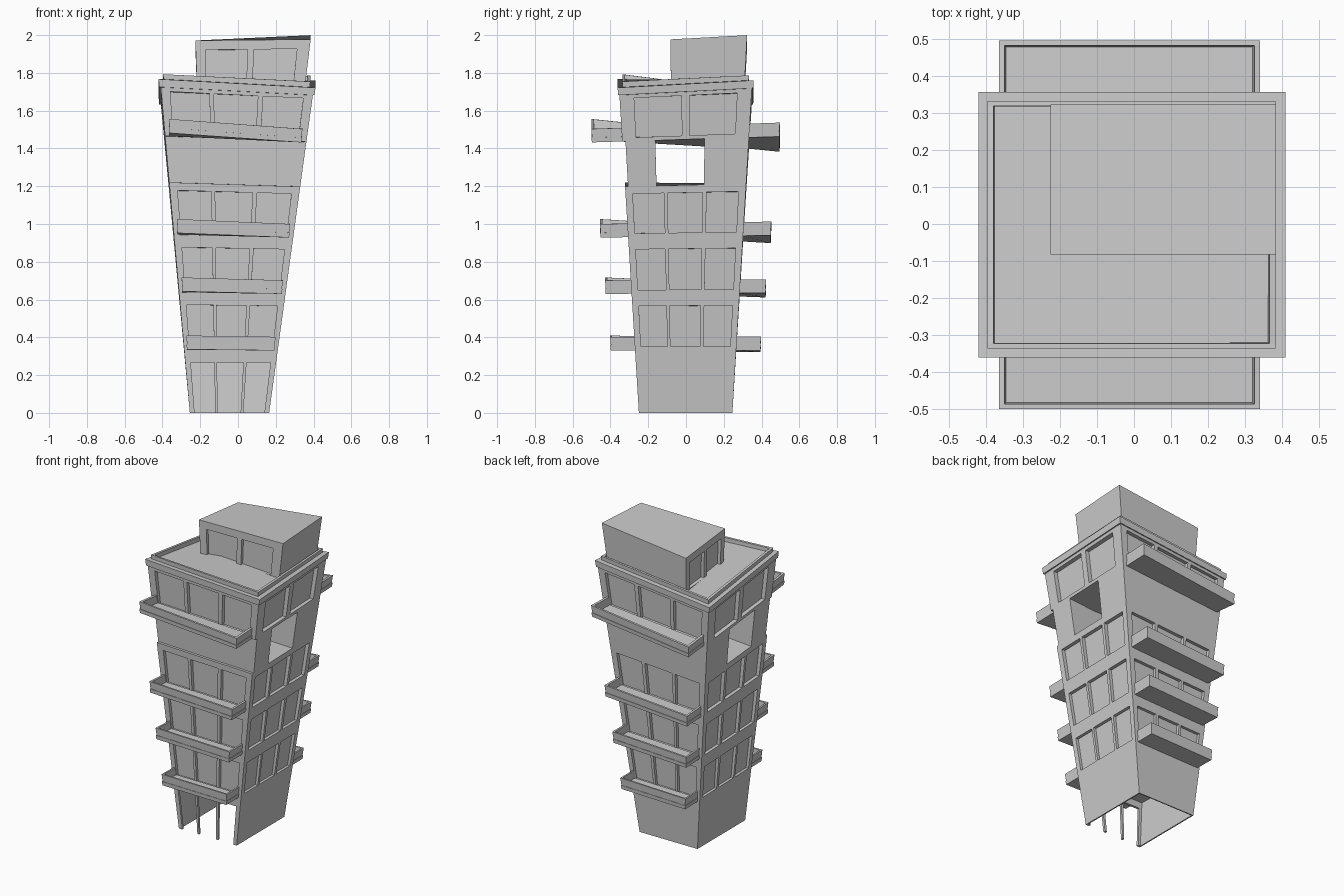
import bpy, bmesh

if "Cube" in bpy.data.objects:
    bpy.data.objects.remove(bpy.data.objects["Cube"])

# Parts are built as straight boxes (u, v = -1..1 at the walls), then warped
# into the leaning, flaring, twisted tower.
def warp(p):
    u, v, z = p
    x = -0.045 + 0.023 * z + u * (0.21 + 0.114 * z)
    y = -0.002 + v * (0.2475 + 0.061 * z)
    return x, y, z + 0.13 * z * (x * y + 0.12 * x - 0.17 * y)

def mesh_boxes(name, boxes):
    bm = bmesh.new()
    for u0, u1, v0, v1, z0, z1 in boxes:
        r = bmesh.ops.create_cube(bm, size=1)
        for w in r["verts"]:
            w.co = (u0 + (w.co.x + .5) * (u1 - u0),
                    v0 + (w.co.y + .5) * (v1 - v0),
                    z0 + (w.co.z + .5) * (z1 - z0))
    me = bpy.data.meshes.new(name)
    bm.to_mesh(me)
    bm.free()
    ob = bpy.data.objects.new(name, me)
    bpy.context.collection.objects.link(ob)
    return ob

def part(name, boxes, cut_groups=()):
    ob = mesh_boxes(name, boxes)
    for cuts in cut_groups:
        cutter = mesh_boxes("cutter", cuts)
        cutter.hide_render = True
        mod = ob.modifiers.new("cut", 'BOOLEAN')
        mod.operation = 'DIFFERENCE'
        mod.solver = 'EXACT'
        mod.object = cutter
        bpy.context.view_layer.objects.active = ob
        bpy.ops.object.modifier_apply(modifier=mod.name)
        bpy.data.objects.remove(cutter)
    for w in ob.data.vertices:
        w.co = warp(w.co)
    return ob

def tray(u0, u1, v0, v1, z0, z1, tu, tv):
    # four rim walls
    return [(u0, u1, v0, v0 + tv, z0, z1), (u0, u1, v1 - tv, v1, z0, z1),
            (u0, u0 + tu, v0 + tv, v1 - tv, z0, z1),
            (u1 - tu, u1, v0 + tv, v1 - tv, z0, z1)]

THREE = [(-.88, -.36), (-.30, .28), (.35, .88)]
TWO = [(-.78, -.06), (.06, .78)]
D = .07  # window recess depth

def windows(spans_fb, spans_lr, z0, z1):
    out = []
    for s in (-1, 1):
        a, b = sorted((s * (1 - D), s * 1.2))
        out += [(p, q, a, b, z0, z1) for p, q in spans_fb]
        out += [(a, b, p, q, z0, z1) for p, q in spans_lr]
    return out

# Lower tower: open base with entrance openings, three window floors
floors = []
for z0, z1 in ((.35, .565), (.65, .865), (.95, 1.16)):
    floors += windows(THREE, THREE, z0, z1)
void = [(-.96, .96, -.94, .97, -.1, .31)]
entrance = [(p, q, -1.2, -.8, -.1, .265) for p, q in THREE]
part("lower_tower", [(-1, 1, -1, 1, 0, 1.2)], [void, entrance, floors])

# Open passage storey
part("passage_front_block", [(-1, 1, -.95, -.48, 1.2, 1.44)])
part("passage_back_block", [(-1, 1, .30, 1, 1.2, 1.44)])

# Upper storey, cornice and roof parapet
part("upper_storey", [(-1, 1, -1, 1, 1.44, 1.69)],
     [windows(THREE, TWO, 1.46, 1.67)])
part("cornice", [(-1.02, 1.02, -1.02, 1.02, 1.69, 1.73)])
part("roof_parapet", tray(-.955, .945, -.945, .945, 1.73, 1.76, .04, .04))

# Penthouse with windows on the front and left
pent_cuts = [(p, q, -.4, -.17, 1.74, 1.92) for p, q in ((-.40, .12), (.20, .73))]
pent_cuts += [(-.7, -.47, p, q, 1.74, 1.92) for p, q in ((-.12, .28), (.36, .78))]
part("penthouse", [(-.52, .885, -.22, .885, 1.72, 1.97)], [pent_cuts])

# Balconies front and back
for i, z in enumerate((.33, .63, .93, 1.44)):
    for side, s in (("front", -1), ("back", 1)):
        a, b = sorted((s * .99, s * 1.48))
        slab = [(-.94, .93, a, b, z, z + .025)]
        wall_out = s * 1.47
        a, b = sorted((s * wall_out * s, s * (1.47 - .04)))
        t = .04
        c, d = sorted((s * .99, s * 1.43))
        rail = [(-.93, .92, a, b, z + .025, z + .072),
                (-.93, -.93 + t, c, d, z + .025, z + .072),
                (.92 - t, .92, c, d, z + .025, z + .072)]
        part(f"{side}_balcony_{i + 1}", slab + rail)
